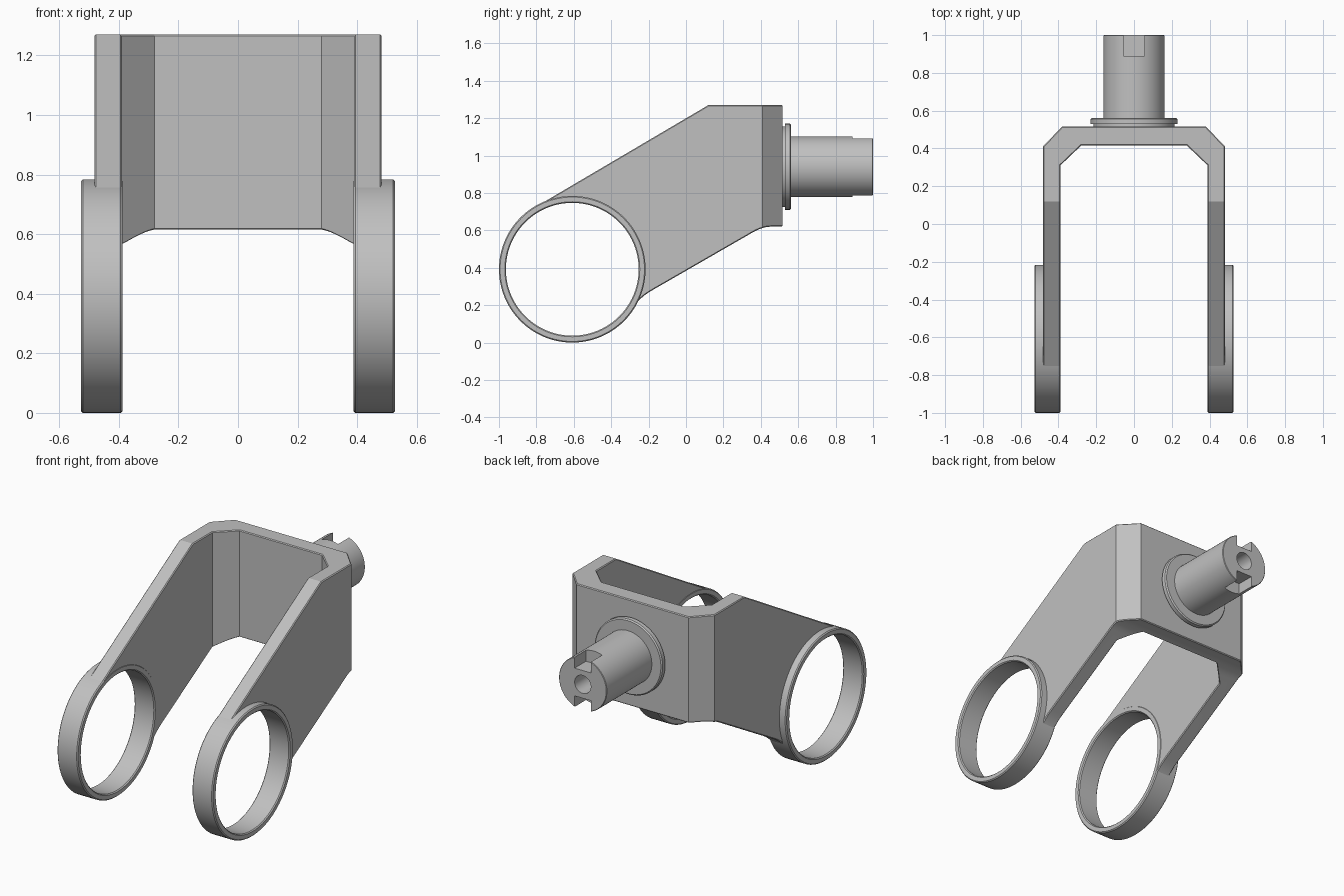
import bpy, bmesh, math
from mathutils import Vector, Matrix

cube = bpy.data.objects.get("Cube")
if cube:
    bpy.data.objects.remove(cube, do_unlink=True)

GREY = (0.53, 0.53, 0.53, 1.0)
metal = bpy.data.materials.new("plain_grey_metal")
metal.use_nodes = True
metal.diffuse_color = GREY
metal.node_tree.nodes["Principled BSDF"].inputs["Base Color"].default_value = GREY


def make_object(name, bm):
    bmesh.ops.recalc_face_normals(bm, faces=bm.faces[:])
    mesh = bpy.data.meshes.new(name)
    bm.to_mesh(mesh)
    bm.free()
    mesh.materials.append(metal)
    obj = bpy.data.objects.new(name, mesh)
    bpy.context.collection.objects.link(obj)
    return obj


def prism(name, points, place, start, end):
    """Extrude a flat outline; place(u, v, w) maps it into space."""
    bm = bmesh.new()
    face = bm.faces.new([bm.verts.new(place(u, v, start)) for u, v in points])
    out = bmesh.ops.extrude_face_region(bm, geom=[face])
    move = place(0, 0, end) - place(0, 0, start)
    verts = [g for g in out["geom"] if isinstance(g, bmesh.types.BMVert)]
    bmesh.ops.translate(bm, vec=move, verts=verts)
    return make_object(name, bm)


def lathe(name, profile, axis, centre, closed=False):
    """Spin (along, radius) points around an axis through centre."""
    bm = bmesh.new()
    axis, centre = Vector(axis), Vector(centre)
    verts = [bm.verts.new(centre + axis * a + Vector((0, 0, r))) for a, r in profile]
    edges = [bm.edges.new(pair) for pair in zip(verts, verts[1:])]
    if closed:
        edges.append(bm.edges.new((verts[-1], verts[0])))
    bmesh.ops.spin(bm, geom=verts + edges, cent=centre, axis=axis,
                   angle=math.tau, steps=96)
    bmesh.ops.remove_doubles(bm, verts=bm.verts[:], dist=0.0001)
    return make_object(name, bm)


def boolean(obj, cutter, operation):
    mod = obj.modifiers.new(operation.lower(), "BOOLEAN")
    mod.operation, mod.object, mod.solver = operation, cutter, "EXACT"
    cutter.hide_render = True


def finish(obj, cutters=()):
    """Apply modifiers, drop the cutters and shade."""
    bpy.ops.object.select_all(action="DESELECT")
    bpy.context.view_layer.objects.active = obj
    obj.select_set(True)
    for mod in list(obj.modifiers):
        bpy.ops.object.modifier_apply(modifier=mod.name)
    for cutter in cutters:
        bpy.data.objects.remove(cutter, do_unlink=True)
    bpy.ops.object.shade_smooth_by_angle(angle=math.radians(28))


def fillet(a, corner, b, steps=6):
    a, corner, b = Vector(a), Vector(corner), Vector(b)
    return [tuple(a.lerp(corner, i / steps).lerp(corner.lerp(b, i / steps), i / steps))
            for i in range(steps + 1)]


RING_Y, RING_Z, RING_R, BORE_R = -0.608, 0.392, 0.392, 0.355
AXLE_Z = 0.94

# Yoke: U-shaped plan intersected with the sloping side outline
half = [(0.39, -1.2), (0.39, 0.31), (0.28, 0.415)]
outer = [(0.38, 0.517), (0.482, 0.41), (0.482, -1.2)]
right_half = half[::-1]
plan = (half + [(-x, y) for x, y in right_half]
        + [(-x, y) for x, y in outer[::-1]] + outer)
yoke = prism("yoke", plan, lambda u, v, w: Vector((u, v, w)), -0.1, 1.5)

side = [(0.6, 1.27), (0.12, 1.27), (-0.80, 0.728), (RING_Y, RING_Z)]
side += fillet((-0.29, 0.18), (-0.25, 0.24), (-0.18, 0.28))
side += fillet((0.36, 0.591), (0.41, 0.62), (0.46, 0.62))
side += [(0.6, 0.62)]
side_block = prism("side_block", side, lambda u, v, w: Vector((w, u, v)), -0.7, 0.7)
boolean(yoke, side_block, "INTERSECT")

bevel = yoke.modifiers.new("edge_chamfer", "BEVEL")
bevel.width, bevel.segments = 0.005, 1
bevel.limit_method, bevel.angle_limit = "ANGLE", math.radians(60)

# Opening through both arms, hidden inside the ring walls
hole = lathe("hole_cutter", [(-1, 0), (-1, 0.372), (1, 0.372), (1, 0)],
             (1, 0, 0), (0, RING_Y, RING_Z))
boolean(yoke, hole, "DIFFERENCE")
finish(yoke, [side_block, hole])

# Bearing rings at the arm ends
c = 0.006
x0, x1 = 0.388, 0.527
ring = [(x0, BORE_R + c), (x0, RING_R - c), (x0 + c, RING_R), (x1 - c, RING_R),
        (x1, RING_R - c), (x1, BORE_R + c), (x1 - c, BORE_R), (x0 + c, BORE_R)]
for name, sign in (("left_ring", 1), ("right_ring", -1)):
    finish(lathe(name, ring, (sign, 0, 0), (0, RING_Y, RING_Z), closed=True))

# Flanged stub shaft with a blind bore
shaft = lathe("stub_shaft", [
    (0.50, 0), (0.50, 0.215), (0.53, 0.215), (0.53, 0.23), (0.555, 0.23),
    (0.562, 0.223), (0.562, 0.162), (0.997, 0.162), (1.0, 0.159),
    (1.0, 0.055), (0.7, 0.055), (0.7, 0)], (0, 1, 0), (0, 0, AXLE_Z))

# Drive slots above and below the bore
slots = []
for sign in (1, -1):
    box = [(-0.055, 0.085), (0.055, 0.085), (0.055, 0.3), (-0.055, 0.3)]
    slot = prism("slot_cutter", box,
                 lambda u, v, w: Vector((u, w, AXLE_Z + sign * v)), 0.89, 1.1)
    boolean(shaft, slot, "DIFFERENCE")
    slots.append(slot)
finish(shaft, slots)
